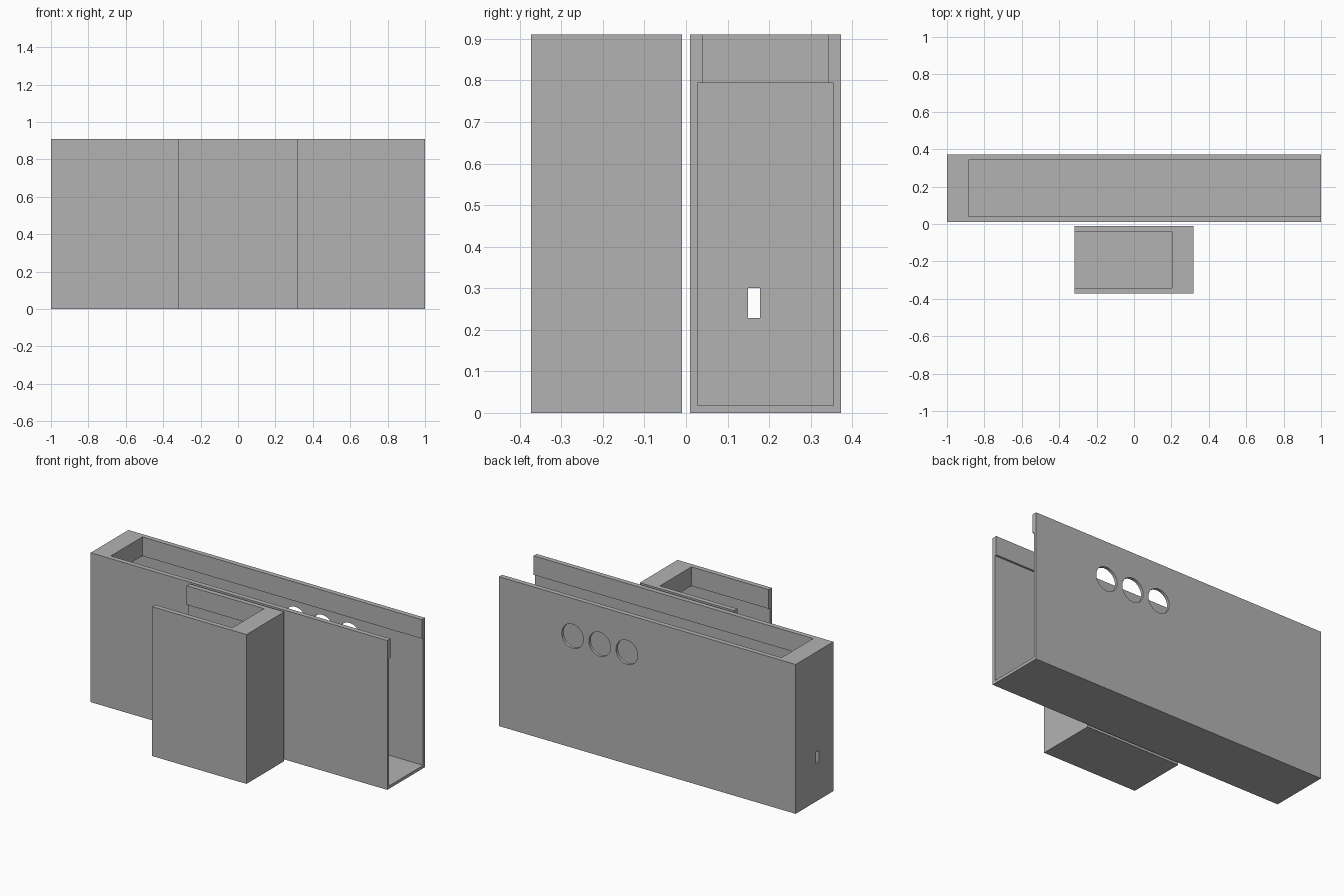
import bpy
import math

if "Cube" in bpy.data.objects:
    bpy.data.objects.remove(bpy.data.objects["Cube"])

grey = bpy.data.materials.new("plain grey")
grey.diffuse_color = (0.45, 0.45, 0.45, 1)
grey.use_nodes = True
grey.node_tree.nodes["Principled BSDF"].inputs["Base Color"].default_value = grey.diffuse_color

H = 0.91        # case height
WALL = 0.018    # thin wall and floor
LIP_Z = 0.794   # underside of the thick rim


def box(name, x0, x1, y0, y1, z0, z1):
    bpy.ops.mesh.primitive_cube_add(
        size=1, location=((x0 + x1) / 2, (y0 + y1) / 2, (z0 + z1) / 2))
    ob = bpy.context.object
    ob.name = name
    ob.scale = (x1 - x0, y1 - y0, z1 - z0)
    bpy.ops.object.transform_apply(location=True, rotation=False, scale=True)
    return ob


def cut(target, cutter):
    mod = target.modifiers.new("cut", 'BOOLEAN')
    mod.operation = 'DIFFERENCE'
    mod.solver = 'EXACT'
    mod.object = cutter
    bpy.context.view_layer.objects.active = target
    bpy.ops.object.modifier_apply(modifier=mod.name)
    bpy.data.objects.remove(cutter, do_unlink=True)


def case(name, half, yc, open_side):
    """Case with an open top, one open end and a thick rim along the top."""
    body = box(name, -half, half, yc - 0.1815, yc + 0.1815, 0, H)

    def hollow(end_wall, half_y, z0, z1):
        xs = sorted((open_side * (half + 0.1), -open_side * (half - end_wall)))
        cut(body, box("cutter", *xs, yc - half_y, yc + half_y, z0, z1))

    hollow(WALL, 0.1635, WALL, LIP_Z)          # main cavity
    hollow(0.115, 0.1515, LIP_Z - 0.05, H + 0.1)  # narrower top opening
    body.data.materials.clear()
    body.data.materials.append(grey)
    return body


long_case = case("long_case", 1.0, 0.191, 1)
short_case = case("short_case", 0.318, -0.191, -1)

# cable slot in the closed end of the long case
cut(long_case, box("slot_cutter", -1.1, -0.93, 0.149, 0.178, 0.228, 0.301))

# three round holes in the back wall
for x in (0.138, 0.321, 0.504):
    bpy.ops.mesh.primitive_cylinder_add(
        vertices=48, radius=0.073, depth=0.2, location=(x, 0.39, 0.68),
        rotation=(math.pi / 2, 0, 0))
    cut(long_case, bpy.context.object)

for ob in (long_case, short_case):
    bpy.ops.object.select_all(action='DESELECT')
    ob.select_set(True)
    bpy.context.view_layer.objects.active = ob
    bpy.ops.object.shade_smooth_by_angle(angle=math.radians(30))
